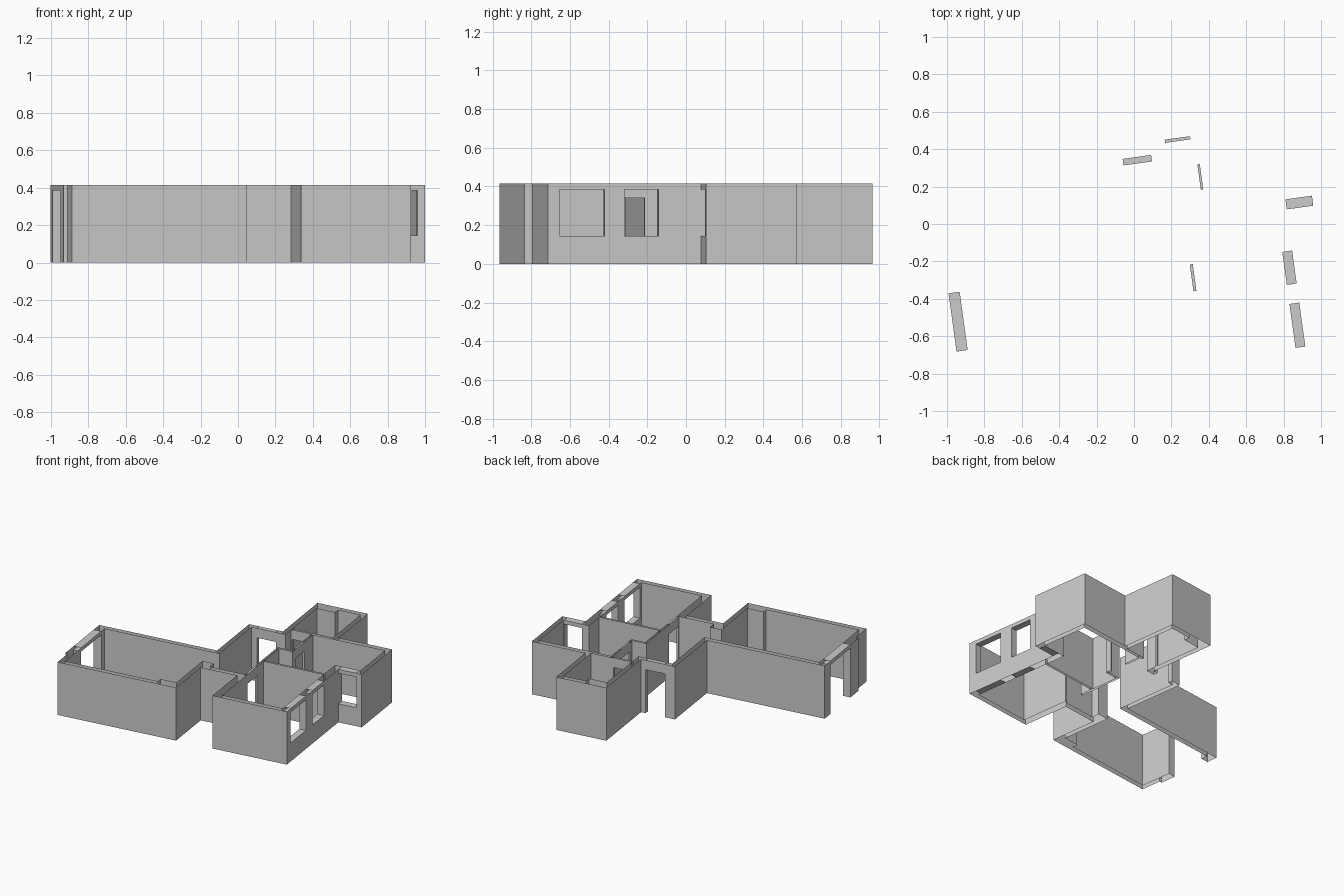
import bpy
import bmesh
from math import radians
from mathutils import Matrix

cube = bpy.data.objects.get("Cube")
if cube:
    bpy.data.objects.remove(cube)

HEIGHT = 0.415
DOOR, TALL, SILL = 0.34, 0.385, 0.145
TURN = Matrix.Rotation(radians(7.85), 4, 'Z')   # the plan is turned on the plot

plaster = bpy.data.materials.new("grey_plaster")
plaster.use_nodes = True
plaster.diffuse_color = (0.6, 0.6, 0.6, 1)
plaster.node_tree.nodes["Principled BSDF"].inputs["Base Color"].default_value = (0.6, 0.6, 0.6, 1)


def rect(p0, p1, q0, q1):
    return [(p0, q0), (p1, q0), (p1, q1), (p0, q1)]


def prisms(name, items):
    """Object made of upright prisms; each item is (outline, bottom, top)."""
    bm = bmesh.new()
    for outline, z0, z1 in items:
        base = bm.faces.new([bm.verts.new((p, q, z0)) for p, q in outline])
        if z1 > z0:
            new = bmesh.ops.extrude_face_region(bm, geom=[base])["geom"]
            top = [v for v in new if isinstance(v, bmesh.types.BMVert)]
            bmesh.ops.translate(bm, verts=top, vec=(0, 0, z1 - z0))
    bmesh.ops.recalc_face_normals(bm, faces=bm.faces)
    bmesh.ops.transform(bm, matrix=TURN, verts=bm.verts)
    mesh = bpy.data.meshes.new(name)
    bm.to_mesh(mesh)
    bm.free()
    mesh.materials.append(plaster)
    obj = bpy.data.objects.new(name, mesh)
    bpy.context.collection.objects.link(obj)
    return obj


# Outer outline of the house
outline = [(-1.012, -.834), (-.067, -.834), (-.067, -.45), (.225, -.45),
           (.225, -.834), (.818, -.834), (.818, -.034), (1.005, -.034),
           (1.005, .439), (.578, .439), (.578, .893), (.178, .893),
           (.178, .353), (-.092, .353), (-.092, -.145), (-1.033, -.145),
           (-1.033, -.67), (-1.012, -.67)]

# Rooms, including the corner shafts that stick into them
living_and_hall = [(-.973, -.797), (-.232, -.797), (-.232, -.755), (-.104, -.755),
                   (-.104, -.35), (-.013, -.35), (-.013, -.412), (.266, -.412),
                   (.266, .1), (.379, .1), (.379, .407), (.215, .407),
                   (.215, .318), (-.055, .318), (-.055, -.182), (-.973, -.182)]
front_room = rect(.282, .765, -.797, -.155)
side_room = [(.282, -.14), (.765, -.14), (.765, .02), (.968, .02),
             (.968, .402), (.392, .402), (.392, .085), (.282, .085)]
back_room = [(.215, .424), (.541, .424), (.541, .856), (.36, .856),
             (.36, .81), (.215, .81)]
rooms = [living_and_hall, front_room, side_room, back_room]

# Openings: p0, p1, q0, q1, bottom, top, axis through the wall
openings = [
    (-1.033, -.973, -.546, -.232, 0, TALL, 'p'),     # wide terrace door
    (-.013, .141, .318, .353, 0, DOOR, 'q'),         # entrance
    (.224, .361, .407, .424, 0, DOOR, 'q'),          # back room door
    (.379, .392, .132, .269, 0, DOOR, 'p'),          # side room door
    (.266, .282, -.4, -.255, 0, DOOR, 'p'),          # front room door
    (.765, .818, -.774, -.537, SILL, TALL, 'p'),     # windows
    (.765, .818, -.434, -.256, SILL, TALL, 'p'),
    (.82, .963, -.034, .02, SILL, TALL, 'q'),
]


def through(p0, p1, q0, q1, z0, z1, axis):
    """Cutter prism that passes a little beyond both wall faces."""
    a, b = (.01, 0) if axis == 'p' else (0, .01)
    return rect(p0 - a, p1 + a, q0 - b, q1 + b), (z0 if z0 else -.1), z1


walls = prisms("walls", [(outline, 0, HEIGHT)])
cutters = [prisms("room_cutter", [(r, -.1, HEIGHT + .1) for r in rooms]),
           prisms("opening_cutter", [through(*o) for o in openings])]
for cutter in cutters:
    cutter.hide_render = True
    mod = walls.modifiers.new(cutter.name, 'BOOLEAN')
    mod.operation = 'DIFFERENCE'
    mod.solver = 'EXACT'
    mod.object = cutter

bpy.context.view_layer.update()
cut = walls.evaluated_get(bpy.context.evaluated_depsgraph_get())
bm = bmesh.new()
bm.from_mesh(cut.to_mesh())
walls.modifiers.clear()
for cutter in cutters:
    bpy.data.objects.remove(cutter)

# The walls are open shells at the top and the bottom
caps = [f for f in bm.faces if abs(f.normal.z) > .9
        and (f.calc_center_median().z < .001 or f.calc_center_median().z > HEIGHT - .001)]
bmesh.ops.delete(bm, geom=caps, context='FACES')
for face in bm.faces:
    face.material_index = 0
    face.smooth = False
bm.to_mesh(walls.data)
bm.free()

# Closed tops of the lintels and closed undersides of the window sills
lintels = prisms("lintel_tops", [(rect(*o[:4]), HEIGHT, HEIGHT) for o in openings])
sills = prisms("sill_undersides", [(rect(*o[:4]), 0, 0) for o in openings if o[4]])
for face in lintels.data.polygons:
    if face.normal.z < 0:
        face.flip()
for face in sills.data.polygons:
    if face.normal.z > 0:
        face.flip()
